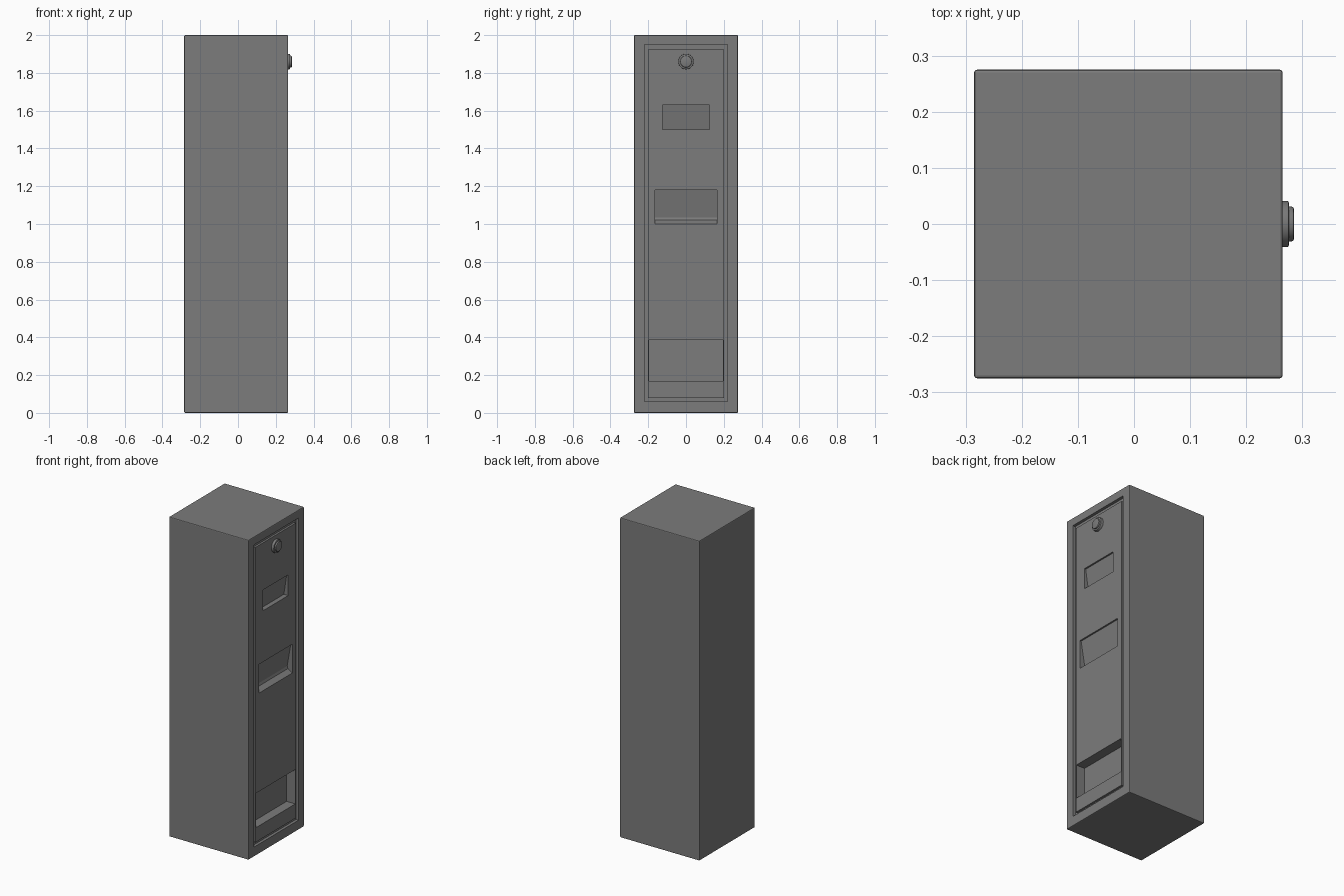
import bpy, bmesh
from mathutils import Matrix

cube = bpy.data.objects.get("Cube")
if cube:
    bpy.data.objects.remove(cube, do_unlink=True)

grey = bpy.data.materials.new("dark grey metal")
grey.use_nodes = True
COLOR = (0.2, 0.2, 0.2, 1)
grey.diffuse_color = COLOR
grey.node_tree.nodes["Principled BSDF"].inputs["Base Color"].default_value = COLOR

FACE = 0.265            # plane of the door side
DOOR = FACE - 0.005     # plane of the door panel


def make(name, bm):
    bmesh.ops.recalc_face_normals(bm, faces=bm.faces)
    mesh = bpy.data.meshes.new(name)
    bm.to_mesh(mesh)
    bm.free()
    mesh.materials.append(grey)
    obj = bpy.data.objects.new(name, mesh)
    bpy.context.collection.objects.link(obj)
    return obj


def box(name, x, y, z, bevel=0):
    bm = bmesh.new()
    bmesh.ops.create_cube(bm, size=1)
    for v in bm.verts:
        for i, (lo, hi) in enumerate((x, y, z)):
            v.co[i] = lo if v.co[i] < 0 else hi
    if bevel:
        bmesh.ops.bevel(bm, geom=bm.edges[:], offset=bevel, segments=2,
                        profile=0.5, affect='EDGES')
    return make(name, bm)


def prism(name, profile, half_width):
    """Extrude an (x, z) profile across y."""
    bm = bmesh.new()
    face = bm.faces.new([bm.verts.new((x, -half_width, z)) for x, z in profile])
    ext = bmesh.ops.extrude_face_region(bm, geom=[face])
    for v in ext["geom"]:
        if isinstance(v, bmesh.types.BMVert):
            v.co.y = half_width
    return make(name, bm)


def cut(target, cutter):
    mod = target.modifiers.new(cutter.name, 'BOOLEAN')
    mod.operation = 'DIFFERENCE'
    mod.solver = 'EXACT'
    mod.object = cutter
    cutter.hide_render = True
    cutter.hide_set(True)
    cutter.display_type = 'WIRE'


# Cabinet with a shallow bay for the door
cabinet = box("cabinet", (-0.285, FACE), (-0.275, 0.275), (0, 2), 0.005)
cut(cabinet, box("door_bay_cutter", (FACE - 0.08, 0.4), (-0.22, 0.22), (0.06, 1.95)))

# Door: backing plate forms the groove floor, panel stands in front
backing = box("door_backing", (FACE - 0.081, FACE - 0.018), (-0.221, 0.221), (0.059, 1.951))
panel = box("door_panel", (FACE - 0.03, DOOR), (-0.2, 0.2), (0.08, 1.925))

# Recesses, with sloped flaps in the two upper slots
OUT = 0.4
slots = {
    "upper_slot_cutter": ([(OUT, 1.5), (OUT, 1.63), (DOOR - 0.01, 1.63),
                           (DOOR - 0.03, 1.5)], 0.125),
    "middle_slot_cutter": ([(OUT, 1.0), (OUT, 1.18), (DOOR - 0.01, 1.18),
                            (DOOR - 0.035, 1.035), (DOOR - 0.03, 1.02),
                            (DOOR, 1.0)], 0.165),
    "tray_cutter": ([(OUT, 0.17), (OUT, 0.385), (DOOR - 0.06, 0.385),
                     (DOOR - 0.06, 0.17)], 0.195),
}
for name, (profile, half_width) in slots.items():
    cutter = prism(name, profile, half_width)
    cut(panel, cutter)
    cut(backing, cutter)


# Round lock near the top of the door
def disc(name, x0, x1, radius, bevel):
    bm = bmesh.new()
    bmesh.ops.create_cone(bm, cap_ends=True, segments=32, radius1=radius,
                          radius2=radius, depth=x1 - x0)
    rim = [e for e in bm.edges if all(v.co.z > 0 for v in e.verts)]
    bmesh.ops.bevel(bm, geom=rim, offset=bevel, segments=2, profile=0.5, affect='EDGES')
    turn = Matrix.Translation(((x0 + x1) / 2, 0, 1.86)) @ Matrix.Rotation(1.5708, 4, 'Y')
    bm.transform(turn)
    obj = make(name, bm)
    bpy.ops.object.select_all(action='DESELECT')
    obj.select_set(True)
    bpy.context.view_layer.objects.active = obj
    bpy.ops.object.shade_smooth_by_angle()


disc("lock_collar", DOOR - 0.01, 0.276, 0.041, 0.003)
disc("lock_barrel", 0.27, 0.285, 0.031, 0.004)
